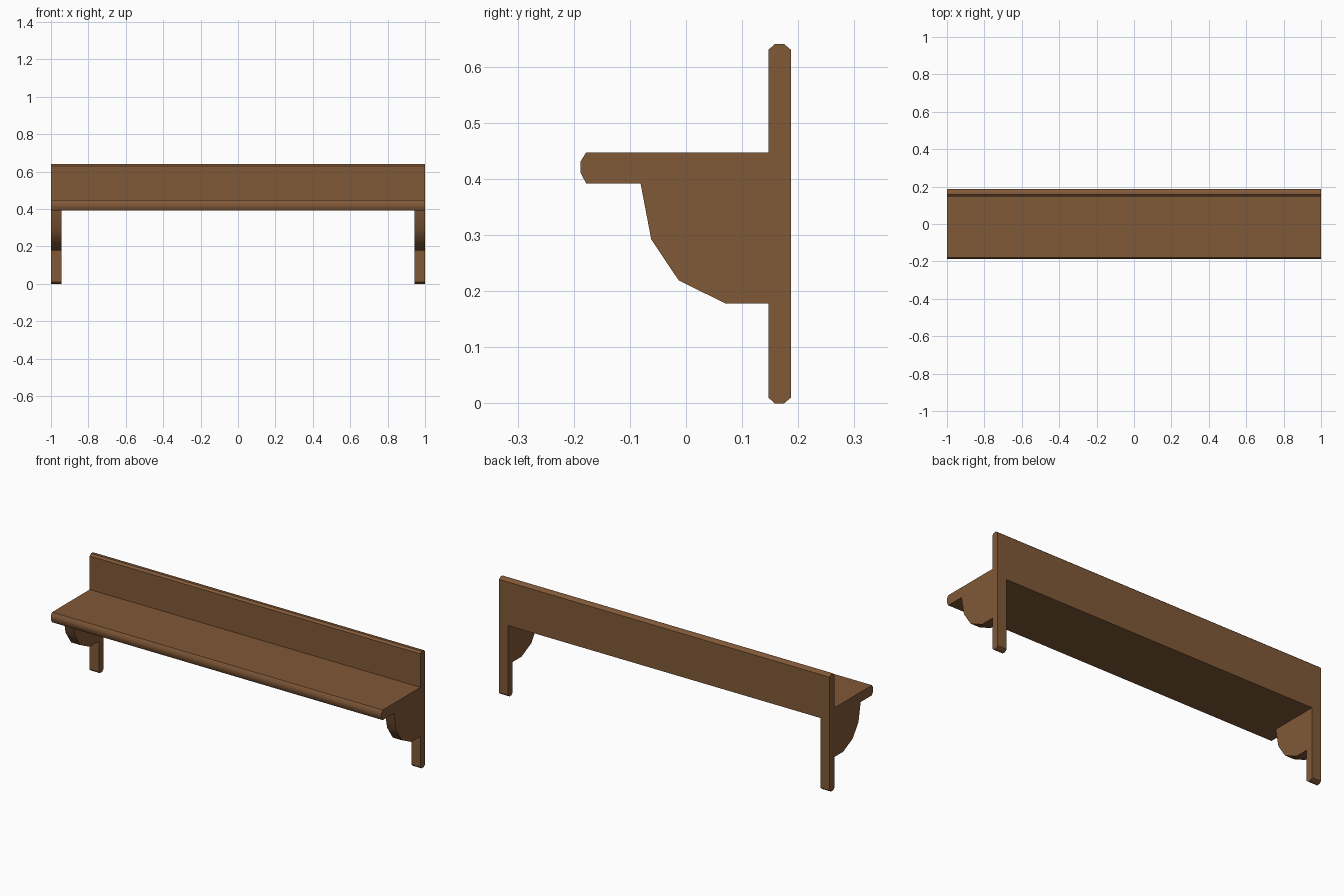
import bpy, bmesh
from math import radians

cube = bpy.data.objects.get("Cube")
if cube:
    bpy.data.objects.remove(cube, do_unlink=True)

# Single wood colour
wood = bpy.data.materials.new("brown_wood")
wood.use_nodes = True
color = (0.22, 0.1, 0.04, 1)
wood.diffuse_color = color
bsdf = wood.node_tree.nodes["Principled BSDF"]
bsdf.inputs["Base Color"].default_value = color
bsdf.inputs["Roughness"].default_value = 0.8


def extrude_profile(name, profile, x0, x1):
    """Sweep a closed (y, z) outline along x."""
    bm = bmesh.new()
    face = bm.faces.new([bm.verts.new((x0, y, z)) for y, z in profile])
    swept = bmesh.ops.extrude_face_region(bm, geom=[face])["geom"]
    bmesh.ops.translate(bm, vec=(x1 - x0, 0, 0),
                        verts=[v for v in swept if isinstance(v, bmesh.types.BMVert)])
    bmesh.ops.recalc_face_normals(bm, faces=bm.faces)
    mesh = bpy.data.meshes.new(name)
    bm.to_mesh(mesh)
    bm.free()
    mesh.materials.append(wood)
    obj = bpy.data.objects.new(name, mesh)
    bpy.context.collection.objects.link(obj)
    bpy.ops.object.select_all(action='DESELECT')
    obj.select_set(True)
    bpy.context.view_layer.objects.active = obj
    bpy.ops.object.shade_smooth_by_angle(angle=radians(40))
    return obj


BACK, FACE = 0.187, 0.147      # rear and front planes of the back board
UNDER, SEAT = 0.392, 0.447     # underside and top of the shelf board
TOP = 0.64
WIDTH = 0.055                  # thickness of the end supports

# Shelf board with rounded nose, joined to the upright back board
shelf = [(BACK, UNDER), (BACK, TOP - 0.01), (0.175, TOP), (0.158, TOP),
         (FACE, TOP - 0.01), (FACE, SEAT), (-0.178, SEAT), (-0.188, 0.431),
         (-0.188, 0.411), (-0.178, UNDER)]
extrude_profile("shelf_and_back", shelf, -1, 1)

# Curved bracket and leg at each end
support = [(BACK, UNDER), (-0.081, UNDER), (-0.062, 0.292), (-0.013, 0.219),
           (0.07, 0.178), (FACE, 0.178), (FACE, 0.01), (0.158, 0),
           (0.175, 0), (BACK, 0.01)]
extrude_profile("right_bracket_leg", support, -1, -1 + WIDTH)
extrude_profile("left_bracket_leg", support, 1 - WIDTH, 1)
